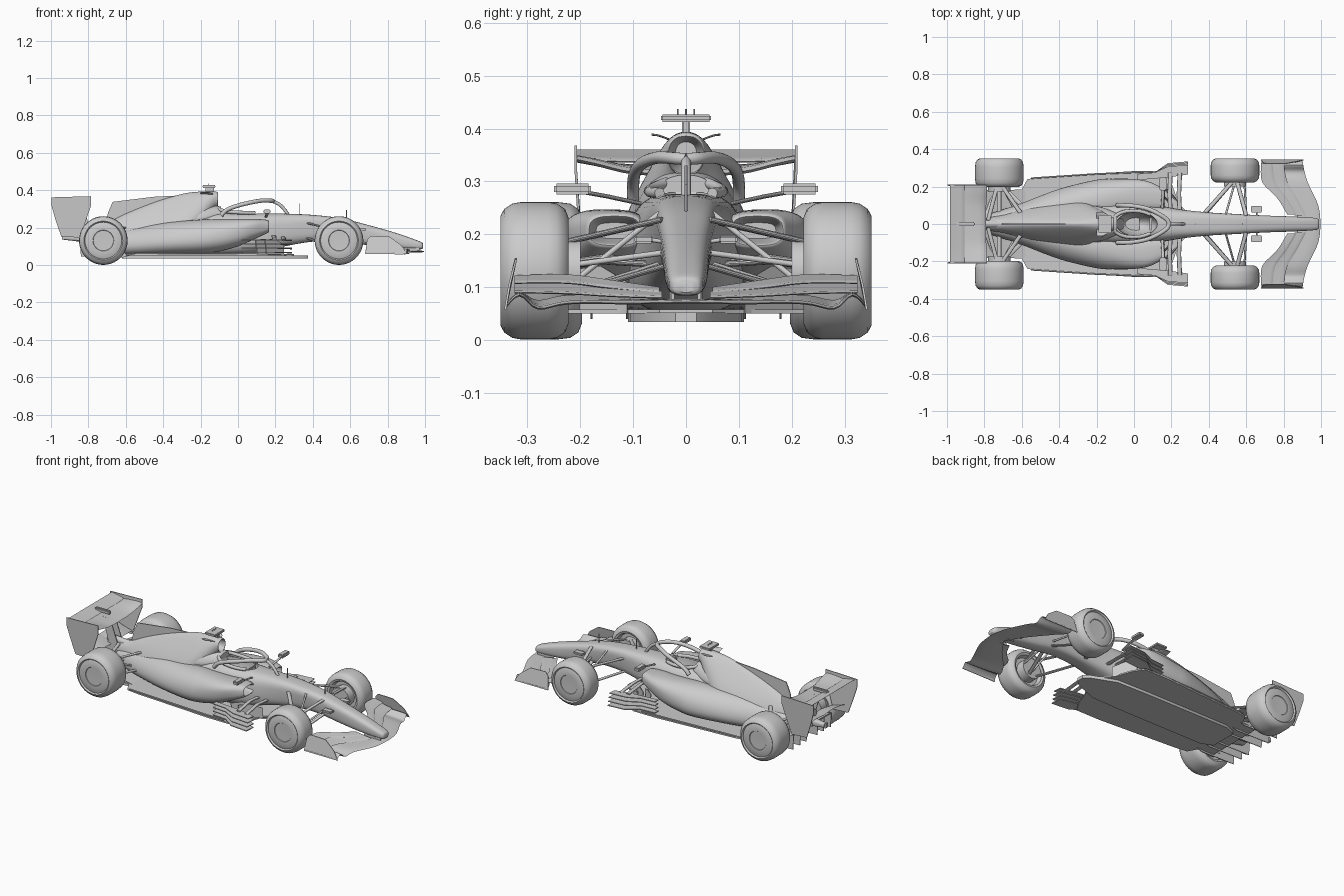
import bpy, bmesh
from math import sin, cos, pi, copysign
from mathutils import Vector


def finish(name, bm, mirror=False):
    bmesh.ops.recalc_face_normals(bm, faces=bm.faces)
    me = bpy.data.meshes.new(name)
    bm.to_mesh(me)
    bm.free()
    ob = bpy.data.objects.new(name, me)
    bpy.context.collection.objects.link(ob)
    if mirror:
        ob.modifiers.new("mirror", 'MIRROR').use_axis = (False, True, False)
    return ob


def skin(name, rings, mirror=False):
    bm = bmesh.new()
    vs = [[bm.verts.new(p) for p in r] for r in rings]
    n = len(vs[0])
    for a, b in zip(vs, vs[1:]):
        for i in range(n):
            bm.faces.new((a[i], a[(i + 1) % n], b[(i + 1) % n], b[i]))
    bm.faces.new(vs[0])
    bm.faces.new(vs[-1])
    return finish(name, bm, mirror)


def smooth(rows, n=5):
    r = [rows[0]] + list(rows) + [rows[-1]]
    out = []
    for i in range(1, len(r) - 2):
        for k in range(n):
            t = k / n
            out.append(tuple(
                0.5 * (2 * b + (c - a) * t + (2 * a - 5 * b + 4 * c - d) * t * t + (3 * b - a - 3 * c + d) * t ** 3)
                for a, b, c, d in zip(*r[i - 1:i + 3])))
    return out + [rows[-1]]


def loft(name, rows, mirror=False, n=36):
    # row: x, centre y, half width, bottom z, top z, squareness, top taper
    rings = []
    for x, cy, w, zb, zt, e, t in smooth(rows):
        ring = []
        for i in range(n):
            a = 2 * pi * i / n
            c = copysign(abs(cos(a)) ** (2 / e), cos(a))
            s = copysign(abs(sin(a)) ** (2 / e), sin(a))
            ring.append((x, cy + w * c * (1 - t * s), (zb + zt) / 2 + s * (zt - zb) / 2))
        rings.append(ring)
    return skin(name, rings, mirror)


FOIL = [(0, 0), (.08, .5), (.3, .6), (.65, .4), (1, .05), (1, -.05), (.65, -.3), (.3, -.4), (.08, -.35)]


def wing(name, rows, thick=.008):
    # row: y, leading x, leading z, trailing x, trailing z
    return skin(name, [[(xl + (xt - xl) * u, y, zl + (zt - zl) * u ** 1.5 + v * thick) for u, v in FOIL]
                       for y, xl, zl, xt, zt in smooth(rows, 4)], True)


def prism(name, pts, vec, mirror=False):
    v = Vector(vec)
    return skin(name, [pts, [Vector(p) + v for p in pts]], mirror)


def plan(name, half, z, h):
    # symmetric flat plate from half of its outline
    pts = [(x, y, z) for x, y in half] + [(x, -y, z) for x, y in reversed(half)]
    return prism(name, pts, (0, 0, h))


def box(name, c, s, mirror=False, bevel=.003):
    bm = bmesh.new()
    bmesh.ops.create_cube(bm, size=1)
    for v in bm.verts:
        v.co = Vector(c) + Vector([a * b for a, b in zip(v.co, s)])
    bmesh.ops.bevel(bm, geom=bm.edges[:], offset=bevel, segments=2, affect='EDGES')
    return finish(name, bm, mirror)


def tube(name, pts, r, mirror=False, n=12, flat=1):
    # flat > 1 widens the section horizontally into a blade
    pts = [Vector(p) for p in pts]
    rings = []
    for i, p in enumerate(pts):
        d = pts[min(i + 1, len(pts) - 1)] - pts[max(i - 1, 0)]
        q = d.to_track_quat('Z', 'Y')
        rings.append([p + q @ Vector((flat * r * cos(2 * pi * k / n), r * sin(2 * pi * k / n), 0)) for k in range(n)])
    return skin(name, rings, mirror)


def wheel(name, x, y0, y1):
    h = (y1 - y0) / 2
    prof = [(-h + .03, .03), (-h + .03, .08), (-h + .004, .088), (-h, .1), (-h + .007, .117), (-h + .022, .127),
            (-h * .4, .13), (h * .4, .13), (h - .022, .127), (h - .007, .117), (h, .104), (h - .003, .1),
            (h - .008, .098), (h - .006, .095), (h - .006, .056), (h - .009, .054), (h - .01, .015)]
    cy = (y0 + y1) / 2
    skin(name, [[(x + r * cos(2 * pi * k / 64), cy + d, .131 + r * sin(2 * pi * k / 64)) for k in range(64)]
                for d, r in prof], True)


# wheels with brake drums
wheel("front_wheel", .54, .222, .351)
wheel("rear_wheel", -.72, .197, .351)
tube("front_brake_drum", [(.54, .2, .13), (.54, .26, .13)], .06, True, 32)
tube("rear_brake_drum", [(-.72, .175, .13), (-.72, .24, .13)], .06, True, 32)

# nose and survival cell with the cockpit cut out
cell = loft("nose_and_cell", [
    (.99, 0, .018, .09, .113, 2.5, 0), (.97, 0, .032, .084, .127, 3, 0), (.85, 0, .04, .087, .17, 3, 0),
    (.7, 0, .045, .105, .213, 3.2, -.05), (.55, 0, .052, .128, .25, 3.5, -.1), (.4, 0, .06, .125, .268, 3.5, -.1),
    (.25, 0, .078, .1, .275, 3.2, 0), (.12, 0, .1, .065, .277, 3, .05), (-.05, 0, .112, .05, .28, 3, .05),
    (-.25, 0, .105, .05, .28, 3, .1)])
bm = bmesh.new()
bmesh.ops.create_uvsphere(bm, u_segments=40, v_segments=24, radius=1)
for v in bm.verts:
    v.co = Vector((.015 + v.co.x * .11, v.co.y * .064, .285 + v.co.z * .14))
cutter = finish("cockpit_cutter", bm)
cutter.hide_render = True
cutter.hide_viewport = True
cut = cell.modifiers.new("cockpit", 'BOOLEAN')
cut.operation, cut.object, cut.solver = 'DIFFERENCE', cutter, 'EXACT'
prism("seat", [(-.09, -.04, .28), (-.05, -.04, .17), (.03, -.04, .165), (.03, -.04, .155), (-.08, -.04, .155)], (0, .08, 0))
box("steering_wheel", (.09, 0, .255), (.012, .07, .035))
tube("cockpit_padding", smooth([(.09, .05, .278), (.03, .068, .28), (-.05, .066, .285), (-.1, .04, .297), (-.11, 0, .305)]), .01, True)

# head protection hoop
tube("halo_hoop", smooth([(-.09, .1, .265), (-.06, .1, .295), (0, .096, .318), (.07, .082, .335),
                          (.13, .055, .345), (.175, .025, .344), (.187, 0, .342)]), .0115, True, 14)
tube("halo_post", smooth([(.18, 0, .343), (.22, 0, .325), (.25, 0, .295), (.27, 0, .265)]), .009)

# engine cover with hollow air intake, flowing shoulders, headrest and fin
loft("engine_cover", [
    (-.19, 0, .02, .33, .375, 2.2, 0), (-.12, 0, .031, .318, .382, 2.2, 0), (-.108, 0, .035, .312, .388, 2.2, 0),
    (-.125, 0, .041, .3, .393, 2.2, 0), (-.2, 0, .08, .2, .393, 2.1, .4), (-.3, 0, .11, .1, .38, 2, .6),
    (-.45, 0, .1, .08, .335, 2, .58), (-.6, 0, .075, .08, .275, 2, .45), (-.7, 0, .05, .09, .225, 2.1, .25),
    (-.78, 0, .035, .1, .2, 2.2, 0)])
loft("cover_shoulder", [
    (-.12, 0, .12, .1, .277, 2.4, .2), (-.25, 0, .15, .08, .28, 2, .35), (-.4, 0, .14, .07, .265, 2, .4),
    (-.55, 0, .1, .07, .235, 2, .35), (-.74, 0, .05, .08, .19, 2, .2)])
loft("headrest", [(-.3, 0, .1, .2, .3, 2.5, .2), (-.18, 0, .085, .22, .325, 2.5, .3), (-.09, 0, .055, .25, .312, 2.5, .2)])
prism("engine_fin", [(-.25, -.003, .375), (-.45, -.003, .365), (-.67, -.003, .338), (-.695, -.003, .28),
                     (-.71, -.003, .2), (-.4, -.003, .25)], (0, .006, 0))
box("camera_mast", (-.15, 0, .403), (.045, .016, .03))
box("camera_bar", (-.155, 0, .42), (.07, .095, .014))
for y in (-.016, 0, .016):
    tube("camera_antenna", [(-.16, y, .42), (-.16, y, .437)], .0015)
wing("airbox_winglet", [(.03, -.13, .378, -.2, .38), (.05, -.14, .386, -.2, .386), (.065, -.165, .388, -.2, .391)], .004)

# sidepods with hollow inlets and undercut flanks
loft("sidepod", [
    (.08, .135, .035, .192, .222, 3, 0), (.155, .135, .045, .183, .23, 3, 0), (.165, .135, .051, .176, .237, 3, 0),
    (.145, .137, .06, .165, .243, 3, 0), (.08, .148, .077, .135, .247, 2.8, -.1), (0, .15, .09, .1, .247, 2.5, -.05),
    (-.1, .138, .104, .073, .246, 2.3, .05), (-.2, .12, .115, .06, .243, 2.2, .12), (-.4, .085, .1, .055, .225, 2.1, .2),
    (-.6, .045, .065, .055, .19, 2.1, .2), (-.78, .02, .032, .07, .16, 2.2, .1)], True)
box("mirror", (.155, .215, .286), (.035, .07, .021), True, .005)
tube("mirror_stalk", [(.15, .085, .258), (.155, .15, .272), (.155, .195, .28)], .004, True, flat=2)

# floor, plank and diffuser
plan("floor", [(.3, .05), (.24, .11), (.2, .22), (.16, .283), (.0, .283), (-.5, .25), (-.57, .24), (-.6, .185), (-.7, .18)], .05, .008)
plan("plank", [(.375, .02), (.34, .05), (.2, .105), (0, .11), (-.55, .11), (-.62, .08)], .034, .018)
prism("diffuser_roof", [(-.58, -.18, .05), (-.7, -.18, .075), (-.84, -.18, .125), (-.84, -.18, .132), (-.7, -.18, .083), (-.58, -.18, .058)], (0, .36, 0))
for y in (.05, .11, .177):
    prism("diffuser_strake", [(-.58, y, .05), (-.62, y, .04), (-.84, y, .045), (-.845, y, .132), (-.7, y, .08)], (0, .004, 0), True)
tube("floor_edge_rail", [(.1, .28, .062), (-.2, .268, .064), (-.55, .245, .062)], .004, True)

# side deflectors ahead of the sidepods
for i, z in enumerate((.066, .088, .11, .132)):
    o = i * .006
    prism("deflector_slat", [(.02, .235, z), (.02, .268, z), (.11, .275, z), (.18, .325 - o, z), (.29, .335 - o, z),
                             (.29, .265, z - .004), (.19, .25, z)], (0, 0, .005), True)
for x in (.24, .19):
    prism("deflector_blade", [(x, .11, .05), (x - .05, .17, .05), (x - .09, .2, .05), (x - .1, .2, .135),
                              (x - .05, .16, .14), (x, .11, .11)], (.005, .002, 0), True)
for x, z in ((.245, .143), (.195, .15)):
    tube("deflector_stay", [(x, .06, z), (x - .005, .16, z + .006), (x, .275, z - .01)], .006, True, flat=2)

# front wing
wing("front_main_plane", [
    (0, .998, .072, .9, .076), (.1, .985, .07, .83, .08), (.22, .93, .07, .72, .085), (.28, .912, .06, .69, .075),
    (.315, .905, .085, .685, .09), (.343, .9, .06, .68, .066)])
wing("front_lower_flap", [(.045, .92, .08, .86, .092), (.14, .87, .083, .8, .1), (.225, .82, .088, .72, .108), (.325, .8, .09, .7, .108)], .006)
wing("front_upper_flap", [(.05, .87, .09, .82, .1), (.14, .815, .098, .765, .113), (.225, .755, .108, .685, .124), (.325, .74, .108, .68, .122)], .006)
prism("front_endplate", [(.68, .34, .058), (.69, .325, .135), (.71, .32, .155), (.81, .32, .152), (.875, .332, .105), (.905, .34, .058)], (0, .004, 0), True)
prism("front_wing_pylon", [(.97, .022, .07), (.97, .022, .1), (.87, .026, .11), (.86, .026, .075)], (0, .006, 0), True)
box("nose_camera", (.655, .08, .19), (.06, .035, .014), True)
tube("nose_camera_stay", [(.655, .035, .185), (.655, .07, .19)], .004, True)
for x, z in ((.33, .33), (.58, .295)):
    tube("antenna", [(x, 0, .23), (x, 0, z)], .0025)

# suspension arms: inboard point to wheel point
ARMS = [("front_upper_arm", (.37, .05, .225), (.53, .23, .185)), ("front_upper_arm_rear", (.6, .045, .228), (.55, .23, .185)),
        ("front_lower_arm", (.37, .045, .145), (.53, .23, .085)), ("front_lower_arm_front", (.6, .04, .14), (.55, .23, .085)),
        ("front_pushrod", (.49, .05, .24), (.54, .225, .1)), ("front_steering_rod", (.6, .045, .165), (.59, .23, .14)),
        ("rear_upper_arm", (-.6, .05, .2), (-.71, .21, .18)), ("rear_upper_arm_back", (-.78, .02, .19), (-.73, .21, .18)),
        ("rear_lower_arm", (-.56, .06, .12), (-.71, .21, .085)), ("rear_lower_arm_back", (-.8, .02, .13), (-.73, .21, .085)),
        ("rear_driveshaft", (-.72, .02, .13), (-.72, .2, .13)), ("rear_pullrod", (-.62, .04, .1), (-.71, .21, .17))]
for name, a, b in ARMS:
    tube(name, [a, b], .0055, True, flat=1 if "rod" in name else 2)

# gearbox tail and exhaust
loft("crash_structure", [(-.7, 0, .04, .1, .19, 3, 0), (-.85, 0, .022, .125, .17, 3, 0), (-.93, 0, .015, .135, .16, 3, 0)])
tube("exhaust", [(-.72, 0, .195), (-.86, 0, .205)], .02, False, 24)

# rear wing
wing("rear_main_plane", [(0, -.79, .314, -.92, .33), (.1, -.79, .318, -.92, .332), (.17, -.785, .334, -.92, .337), (.208, -.785, .342, -.92, .34)], .014)
wing("rear_flap", [(0, -.905, .338, -.985, .36), (.12, -.905, .338, -.985, .36), (.208, -.905, .341, -.985, .36)])
wing("beam_wing", [(0, -.83, .175, -.92, .205), (.1, -.83, .18, -.92, .21), (.19, -.84, .17, -.93, .2)])
prism("rear_endplate", [(-.785, .206, .368), (-.785, .206, .32), (-.845, .195, .147), (-.945, .195, .152),
                        (-.975, .2, .24), (-.998, .206, .32), (-.998, .206, .362)], (0, .005, 0), True)
prism("rear_wing_pylon", [(-.8, .02, .13), (-.79, .02, .2), (-.835, .02, .325), (-.885, .02, .33), (-.85, .02, .2), (-.86, .02, .13)], (0, .005, 0), True)
box("flap_actuator", (-.9, 0, .35), (.1, .02, .022), False, .005)
box("rear_light", (-.935, 0, .148), (.012, .024, .03))

# smooth curved surfaces, keep hard edges
for ob in bpy.context.scene.objects:
    ob.select_set(ob is not cutter)
bpy.context.view_layer.objects.active = cell
bpy.ops.object.shade_smooth_by_angle(angle=0.6)
